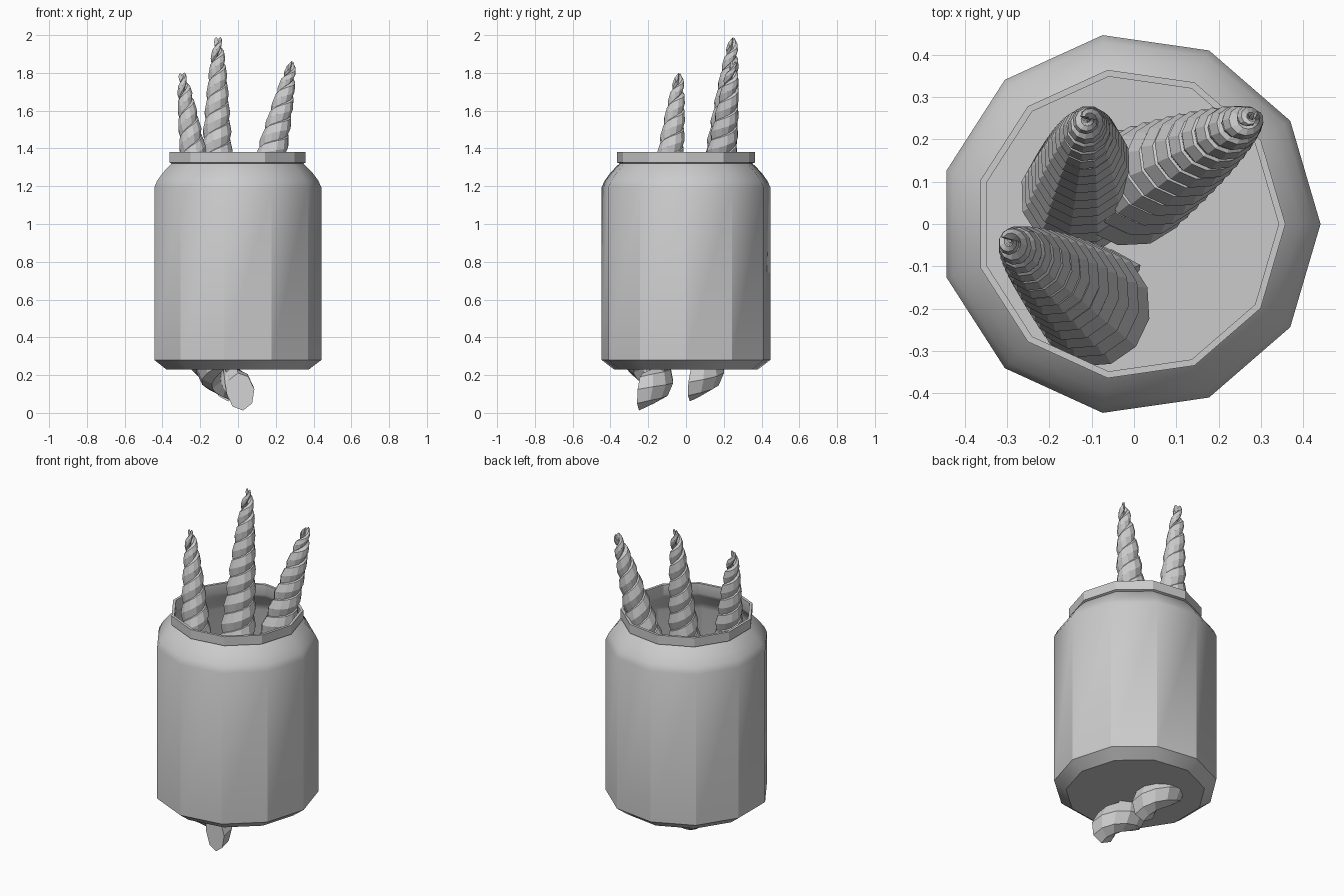
import bpy, bmesh, math
from mathutils import Vector

if "Cube" in bpy.data.objects:
    bpy.data.objects.remove(bpy.data.objects["Cube"])

SIDES = 11


def finish(bm, name):
    bmesh.ops.recalc_face_normals(bm, faces=bm.faces[:])
    mesh = bpy.data.meshes.new(name)
    bm.to_mesh(mesh)
    bm.free()
    obj = bpy.data.objects.new(name, mesh)
    bpy.context.collection.objects.link(obj)
    return obj


def bridge(bm, a, b):
    n = len(a)
    for i in range(n):
        bm.faces.new((a[i], a[(i + 1) % n], b[(i + 1) % n], b[i]))


# Eleven-sided jar: outer wall, rounded shoulder, lip, then the inner wall
def make_jar():
    profile = [(0.385, 0.23), (0.451, 0.28), (0.451, 1.195), (0.435, 1.23),
               (0.405, 1.27), (0.372, 1.305), (0.355, 1.32), (0.368, 1.325),
               (0.368, 1.38), (0.352, 1.38), (0.352, 1.32), (0.36, 1.30),
               (0.42, 1.23), (0.436, 1.19), (0.436, 0.285), (0.375, 0.245)]
    bm = bmesh.new()
    rings = []
    for r, z in profile:
        rings.append([bm.verts.new((r * math.cos(2 * math.pi * i / SIDES) - 0.01,
                                    r * math.sin(2 * math.pi * i / SIDES), z))
                      for i in range(SIDES)])
    for a, b in zip(rings, rings[1:]):
        bridge(bm, a, b)
    bm.faces.new(rings[0])
    bm.faces.new(rings[-1])
    jar = finish(bm, "jar")
    bpy.ops.object.select_all(action='DESELECT')
    jar.select_set(True)
    bpy.context.view_layer.objects.active = jar
    bpy.ops.object.shade_smooth_by_angle(angle=math.radians(30))


# One tapering strand wound round the horn axis
def add_strand(bm, base, tip, phase, start):
    base, tip = Vector(base), Vector(tip)
    length = (tip - base).length
    turn = Vector((0, 0, 1)).rotation_difference(tip - base)
    s, angle, previous = 0.0, -0.25, None
    while s < length:
        t = s / length
        pitch = 0.28 - 0.10 * t
        if s >= start:
            r = 0.015 + 0.138 * (1 - t) ** 0.6
            h = pitch * 0.36 * min(1, 0.3 + (1 - t) * 6)
            a = angle + phase
            ring = []
            for k in range(8):
                q = 2 * math.pi * k / 8
                d = r * (0.5 + 0.5 * math.cos(q))
                p = Vector((d * math.cos(a), d * math.sin(a), s + h * math.sin(q)))
                ring.append(bm.verts.new(base + turn @ p))
            if previous:
                bridge(bm, previous, ring)
            else:
                bm.faces.new(ring)
            previous = ring
        s += pitch / 12
        angle += 2 * math.pi / 12
    bm.faces.new(previous)


# Spiral horn: two interlocked strands, the second starting higher up
def make_horn(name, base, tip):
    bm = bmesh.new()
    add_strand(bm, base, tip, 0, 0)
    add_strand(bm, base, tip, math.pi, 0.17)
    finish(bm, name)


make_jar()
make_horn("tall_horn", (-0.125, 0.05, 0.16), (-0.105, 0.25, 1.98))
make_horn("right_horn", (-0.05, 0.06, 0.36), (0.285, 0.25, 1.845))
make_horn("left_horn", (-0.06, -0.22, 0.10), (-0.295, -0.035, 1.79))
